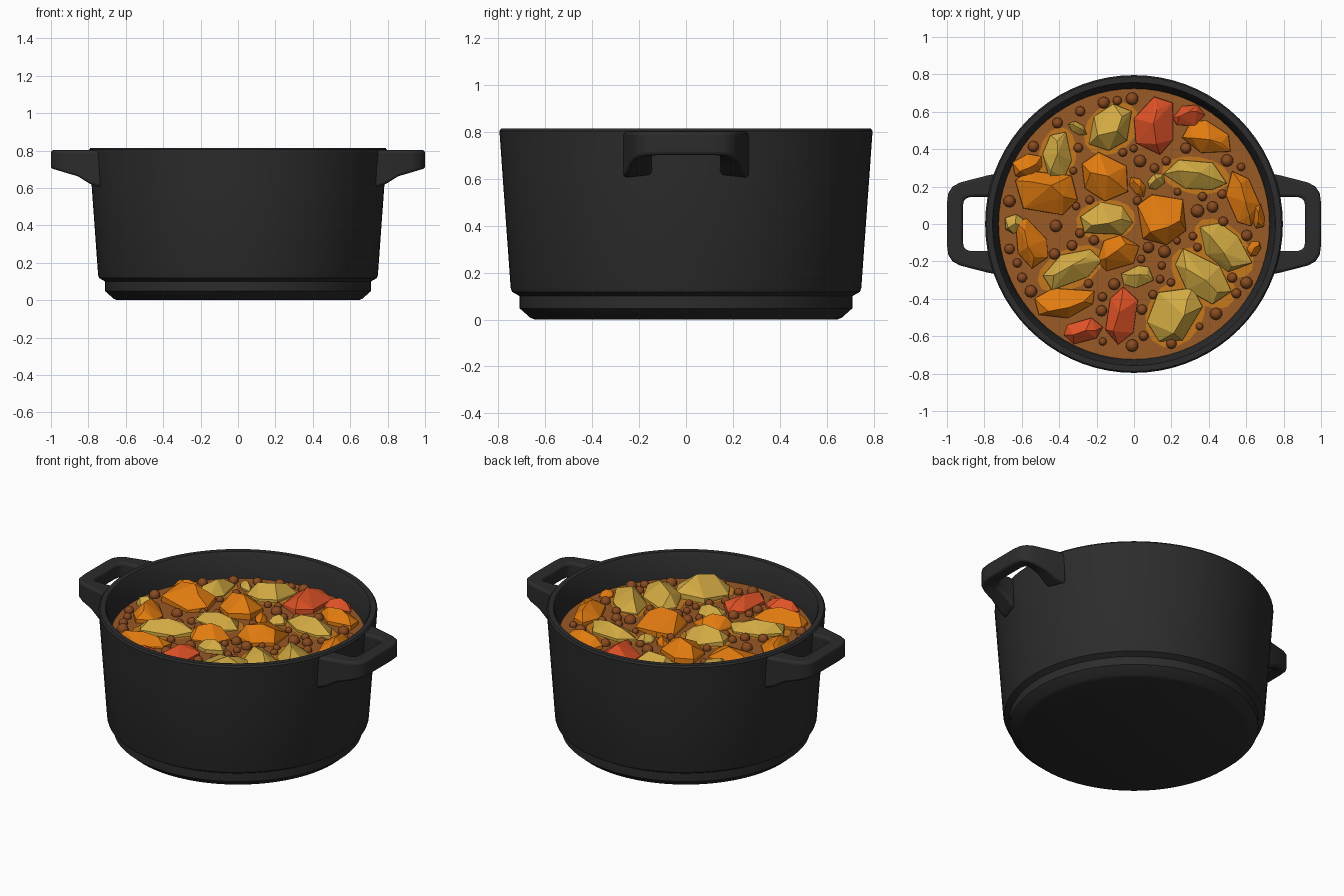
import bpy, bmesh, math, random
from mathutils import Vector, Matrix

if "Cube" in bpy.data.objects:
    bpy.data.objects.remove(bpy.data.objects["Cube"])

random.seed(7)
STEW_Z = 0.66


def material(name, rgb):
    m = bpy.data.materials.new(name)
    m.diffuse_color = (*rgb, 1)
    m.use_nodes = True
    m.node_tree.nodes["Principled BSDF"].inputs["Base Color"].default_value = m.diffuse_color
    return m


IRON = material("black iron", (0.025, 0.025, 0.025))
SAUCE = material("brown sauce", (0.32, 0.10, 0.018))
BEAN = material("brown bean", (0.25, 0.068, 0.014))
CARROT = material("carrot orange", (0.76, 0.20, 0.005))
POTATO = material("potato yellow", (0.64, 0.40, 0.055))
PEPPER = material("pepper red", (0.74, 0.085, 0.02))
GLAZE = material("orange glaze", (0.56, 0.19, 0.012))


def make(name, bm, mat, smooth=None):
    bmesh.ops.recalc_face_normals(bm, faces=bm.faces)
    me = bpy.data.meshes.new(name)
    bm.to_mesh(me)
    bm.free()
    me.materials.append(mat)
    ob = bpy.data.objects.new(name, me)
    bpy.context.collection.objects.link(ob)
    if smooth:
        bpy.ops.object.select_all(action='DESELECT')
        ob.select_set(True)
        bpy.context.view_layer.objects.active = ob
        bpy.ops.object.shade_smooth_by_angle(angle=math.radians(smooth))
    return ob


def lathe(name, profile, mat, n=72):
    bm = bmesh.new()
    rings = []
    for r, z in profile:
        if r == 0:
            rings.append([bm.verts.new((0, 0, z))] * n)
        else:
            rings.append([bm.verts.new((r * math.cos(2 * math.pi * i / n),
                                        r * math.sin(2 * math.pi * i / n), z)) for i in range(n)])
    for a, b in zip(rings, rings[1:]):
        for i in range(n):
            j = (i + 1) % n
            bm.faces.new(list(dict.fromkeys((a[i], a[j], b[j], b[i]))))
    return make(name, bm, mat, 30)


# Pot body: foot, stepped base, tapered wall, rim and inside
lathe("pot_body", [(0, 0), (0.645, 0), (0.665, 0.008), (0.71, 0.048), (0.71, 0.10),
                   (0.742, 0.118), (0.748, 0.135), (0.783, 0.62), (0.796, 0.805), (0.788, 0.815),
                   (0.757, 0.815), (0.75, 0.805), (0.72, 0.64), (0.68, 0.10), (0, 0.08)], IRON)
# Sauce surface
lathe("stew_sauce", [(0.724, STEW_Z), (0, STEW_Z)], SAUCE)

# Loop handles: matching outer and inner outlines joined into a closed bar
OUTER = [(0.73, 0.27), (0.79, 0.258), (0.86, 0.24), (0.93, 0.222), (0.97, 0.20), (0.993, 0.165), (1.0, 0.11)]
INNER = [(0.765, 0.145), (0.79, 0.145), (0.84, 0.145), (0.88, 0.143), (0.90, 0.135), (0.911, 0.12), (0.915, 0.09)]


def underside(x):
    keys = [(0.73, 0.60), (0.79, 0.62), (0.82, 0.645), (0.87, 0.665), (0.93, 0.68), (1.0, 0.70)]
    for (x0, z0), (x1, z1) in zip(keys, keys[1:]):
        if x <= x1:
            return z0 + (z1 - z0) * (x - x0) / (x1 - x0)
    return keys[-1][1]


def handle(name, side):
    bm = bmesh.new()
    out = OUTER + [(x, -y) for x, y in reversed(OUTER)]
    inn = INNER + [(x, -y) for x, y in reversed(INNER)]
    rows = []
    for (ox, oy), (ix, iy) in zip(out, inn):
        zo = underside(ox)
        zi = zo + 0.01
        rows.append([bm.verts.new((side * x, y, z)) for x, y, z in
                     ((ox, oy, 0.803), (ix, iy, 0.803), (ix, iy, zi), (ox, oy, zo))])
    for a, b in zip(rows, rows[1:]):
        for i in range(4):
            bm.faces.new((a[i], a[(i + 1) % 4], b[(i + 1) % 4], b[i]))
    bm.faces.new(rows[0])
    bm.faces.new(rows[-1])
    ob = make(name, bm, IRON, 40)
    bev = ob.modifiers.new("soft_edges", 'BEVEL')
    bev.width, bev.segments, bev.limit_method = 0.016, 3, 'ANGLE'
    bev.angle_limit = math.radians(50)


handle("right_handle", 1)
handle("left_handle", -1)

# Vegetable pieces: x, y, length, width, turn in degrees
POTATOES = [(-0.12, 0.51, 0.30, 0.22, 40), (-0.41, 0.36, 0.29, 0.17, 80), (0.33, 0.26, 0.34, 0.17, -8),
            (-0.15, 0.02, 0.29, 0.19, 5), (-0.34, -0.24, 0.35, 0.18, 27), (0.48, -0.13, 0.36, 0.20, -45),
            (0.37, -0.29, 0.38, 0.22, -42), (0.22, -0.48, 0.35, 0.27, 60), (0.02, -0.28, 0.18, 0.12, 10),
            (-0.64, 0.0, 0.12, 0.10, 0), (-0.30, 0.51, 0.12, 0.06, -30), (0.12, 0.23, 0.11, 0.08, 40)]
CARROTS = [(0.39, 0.46, 0.29, 0.17, -20), (-0.16, 0.25, 0.28, 0.24, -30), (-0.47, 0.17, 0.34, 0.28, -15),
           (0.15, 0.03, 0.31, 0.27, 20), (-0.09, -0.16, 0.24, 0.19, 30), (-0.55, -0.10, 0.28, 0.18, -70),
           (-0.37, -0.42, 0.36, 0.17, 12), (0.58, 0.13, 0.32, 0.17, -75), (0.66, 0.05, 0.16, 0.08, 100),
           (-0.57, 0.31, 0.18, 0.13, 20), (0.02, 0.20, 0.13, 0.07, -50), (0.64, -0.13, 0.10, 0.07, 60)]
PEPPERS = [(0.11, 0.52, 0.33, 0.24, 80), (0.29, 0.58, 0.18, 0.12, 15),
           (-0.07, -0.49, 0.33, 0.17, 80), (-0.27, -0.57, 0.22, 0.13, 15)]


def chunk(name, spec, mat):
    # Faceted lump: wide base, narrower shoulder and a short slanted ridge
    x, y, length, width, turn = spec
    h = min(0.10, 0.30 * width + 0.025)
    bm = bmesh.new()
    start = random.random() * 6
    for k in range(6):
        a = start + k * math.pi / 3 + random.uniform(-0.25, 0.25)
        r = random.uniform(0.95, 1.1)
        c, s = r * math.cos(a) * length / 2, r * math.sin(a) * width / 2
        bm.verts.new((c, s, -0.04))
        bm.verts.new((c * 0.97, s * 0.97, h * random.uniform(0.1, 0.4)))
    slide = random.uniform(-0.12, 0.12) * width
    for u, hz in ((-0.27, 0.85), (0.05, 1.05), (0.28, 0.75)):
        bm.verts.new((u * length, slide + random.uniform(-0.12, 0.12) * width, h * hz))
    res = bmesh.ops.convex_hull(bm, input=bm.verts)
    bmesh.ops.delete(bm, geom=list({g for g in res["geom_interior"] + res["geom_unused"]
                                    if isinstance(g, bmesh.types.BMVert)}), context='VERTS')
    bm.transform(Matrix.Translation((x, y, STEW_Z)) @ Matrix.Rotation(math.radians(turn), 4, 'Z'))
    make(name, bm, mat)


def glaze(name, spec):
    # Thin pool of glaze around a piece
    x, y, length, width, turn = spec
    bm = bmesh.new()
    bmesh.ops.create_circle(bm, cap_ends=True, segments=14, radius=1)
    for v in bm.verts:
        v.co = (v.co.x * (length / 2 + 0.015), v.co.y * (width / 2 + 0.015), 0.004)
    bm.transform(Matrix.Translation((x, y, STEW_Z)) @ Matrix.Rotation(math.radians(turn), 4, 'Z'))
    make(name, bm, GLAZE)


for label, specs, mat in (("potato", POTATOES, POTATO), ("carrot", CARROTS, CARROT), ("pepper", PEPPERS, PEPPER)):
    for i, spec in enumerate(specs):
        chunk(f"{label}_piece_{i + 1}", spec, mat)
        if label == "potato" and spec[2] > 0.2:
            glaze(f"glaze_pool_{i + 1}", spec)


# Beans scattered in the gaps between the pieces
def is_free(x, y, r):
    for px, py, length, width, turn in POTATOES + CARROTS + PEPPERS:
        d = Matrix.Rotation(-math.radians(turn), 2) @ Vector((x - px, y - py))
        if (d.x / (length / 2 + r)) ** 2 + (d.y / (width / 2 + r)) ** 2 < 0.85:
            return False
    return all(math.hypot(x - bx, y - by) > r + br + 0.015 for bx, by, br in beans)


beans = [(-0.01, 0.67, 0.034), (0.34, 0.07, 0.036), (-0.01, -0.65, 0.034), (0.2, -0.64, 0.028)]
for _ in range(3000):
    a, d, r = random.uniform(0, 2 * math.pi), 0.68 * math.sqrt(random.random()), random.uniform(0.02, 0.034)
    x, y = d * math.cos(a), d * math.sin(a)
    if len(beans) < 60 and is_free(x, y, r):
        beans.append((x, y, r))
bm = bmesh.new()
for x, y, r in beans:
    bmesh.ops.create_icosphere(bm, subdivisions=2, radius=r,
                               matrix=Matrix.Translation((x, y, STEW_Z + 0.008)))
make("beans", bm, BEAN, 60)
